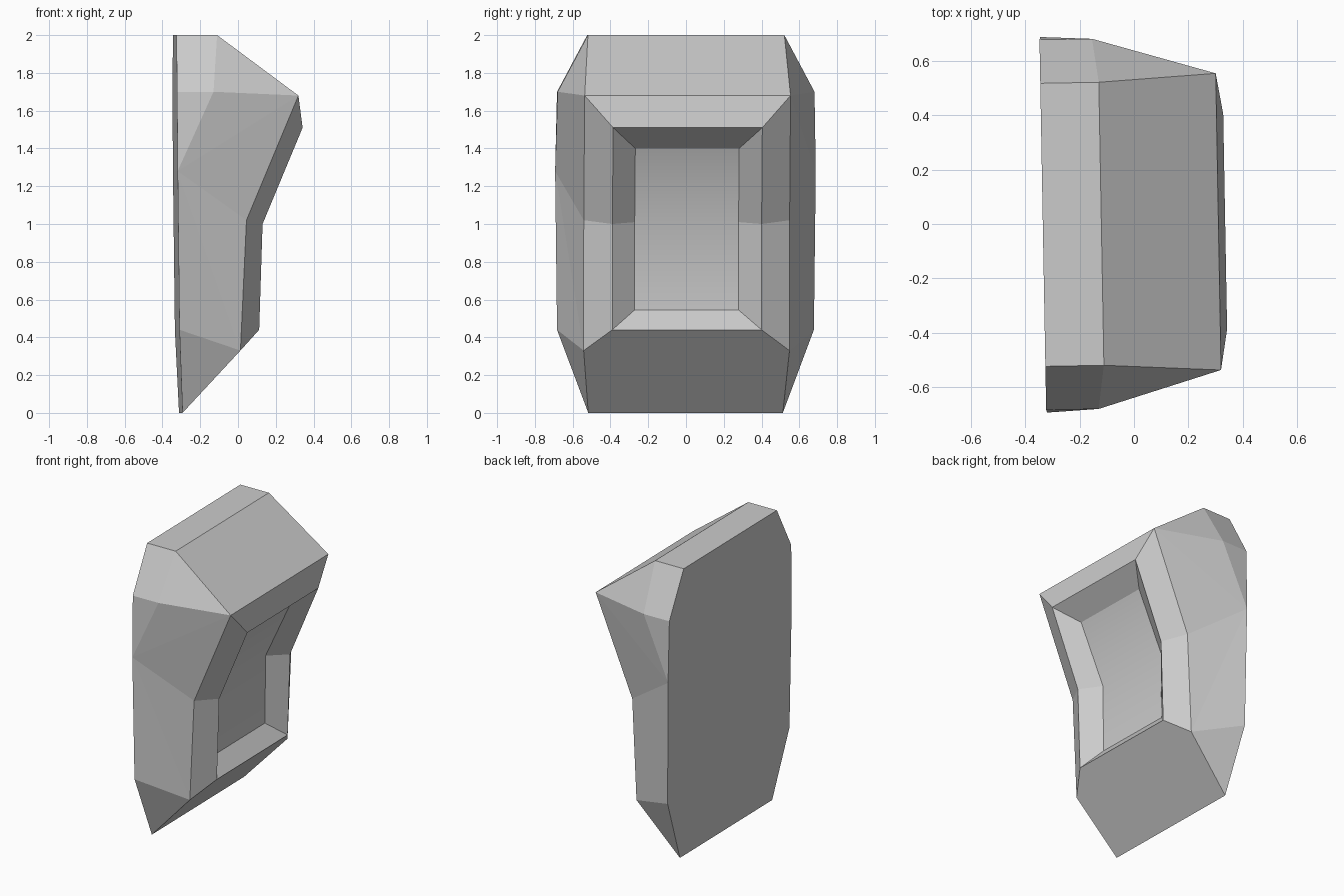
import bpy
import bmesh
from mathutils import Matrix

cube = bpy.data.objects.get("Cube")
if cube:
    bpy.data.objects.remove(cube, do_unlink=True)

# One plain grey for the whole hold
grey = bpy.data.materials.new("plain grey")
grey.use_nodes = True
colour = (0.6, 0.6, 0.6, 1)
grey.diffuse_color = colour
grey.node_tree.nodes["Principled BSDF"].inputs["Base Color"].default_value = colour

# Half outline: depth (x), half width (y), height (z)
points = {
    # flat back plate
    "tip": (-0.303, 0.515, 0),
    "back_low": (-0.322, 0.68, 0.44),
    "back_mid": (-0.332, 0.69, 1.28),
    "back_high": (-0.335, 0.68, 1.7),
    "back_top": (-0.335, 0.52, 2),
    # top edge and shoulder
    "front_top": (-0.12, 0.52, 2),
    "shoulder": (-0.142, 0.68, 1.7),
    # outer rim
    "rim_high": (0.31, 0.545, 1.68),
    "rim_mid": (0.035, 0.545, 1.02),
    "rim_low": (0.003, 0.545, 0.33),
    # inner rim
    "lip_high": (0.335, 0.395, 1.51),
    "lip_mid": (0.123, 0.395, 1),
    "lip_low": (0.105, 0.395, 0.44),
    # recess floor
    "floor_high": (0.2, 0.275, 1.4),
    "floor_mid": (0.02, 0.275, 1.01),
    "floor_low": (0.015, 0.275, 0.545),
}

# Faces that repeat on each side
side_faces = [
    "back_top front_top shoulder back_high",
    "front_top rim_high shoulder",
    "back_high shoulder back_mid",
    "shoulder rim_high back_mid",
    "back_mid rim_high rim_mid",
    "back_mid rim_mid rim_low",
    "back_mid rim_low back_low",
    "back_low rim_low tip",
    "rim_high lip_high lip_mid rim_mid",
    "rim_mid lip_mid lip_low rim_low",
    "lip_high floor_high floor_mid lip_mid",
    "lip_mid floor_mid floor_low lip_low",
]

# Faces that span from one side to the other
cross_faces = [
    "tip back_low",
    "back_low back_mid",
    "back_mid back_high",
    "back_high back_top",
    "back_top front_top",
    "front_top rim_high",
    "rim_high lip_high",
    "lip_high floor_high",
    "floor_high floor_mid",
    "floor_mid floor_low",
    "floor_low lip_low",
    "lip_low rim_low tip",
]

bm = bmesh.new()
sides = [
    {name: bm.verts.new((x, y * sign, z)) for name, (x, y, z) in points.items()}
    for sign in (1, -1)
]
for names in side_faces:
    for side in sides:
        bm.faces.new([side[n] for n in names.split()])
for names in cross_faces:
    keys = names.split()
    loop = [sides[0][n] for n in keys] + [sides[1][n] for n in reversed(keys)]
    face = bm.faces.new(loop)
    # the bent recess floor is rounded, everything else is flat
    face.smooth = all(n.startswith("floor") for n in keys)

bmesh.ops.recalc_face_normals(bm, faces=bm.faces[:])
# slight turn about the upright axis
turn = Matrix.Translation((0, 0.003, 0)) @ Matrix.Rotation(0.018, 4, "Z")
bm.transform(turn)

mesh = bpy.data.meshes.new("recessed_block")
bm.to_mesh(mesh)
bm.free()
mesh.materials.append(grey)
block = bpy.data.objects.new("recessed_block", mesh)
bpy.context.collection.objects.link(block)
